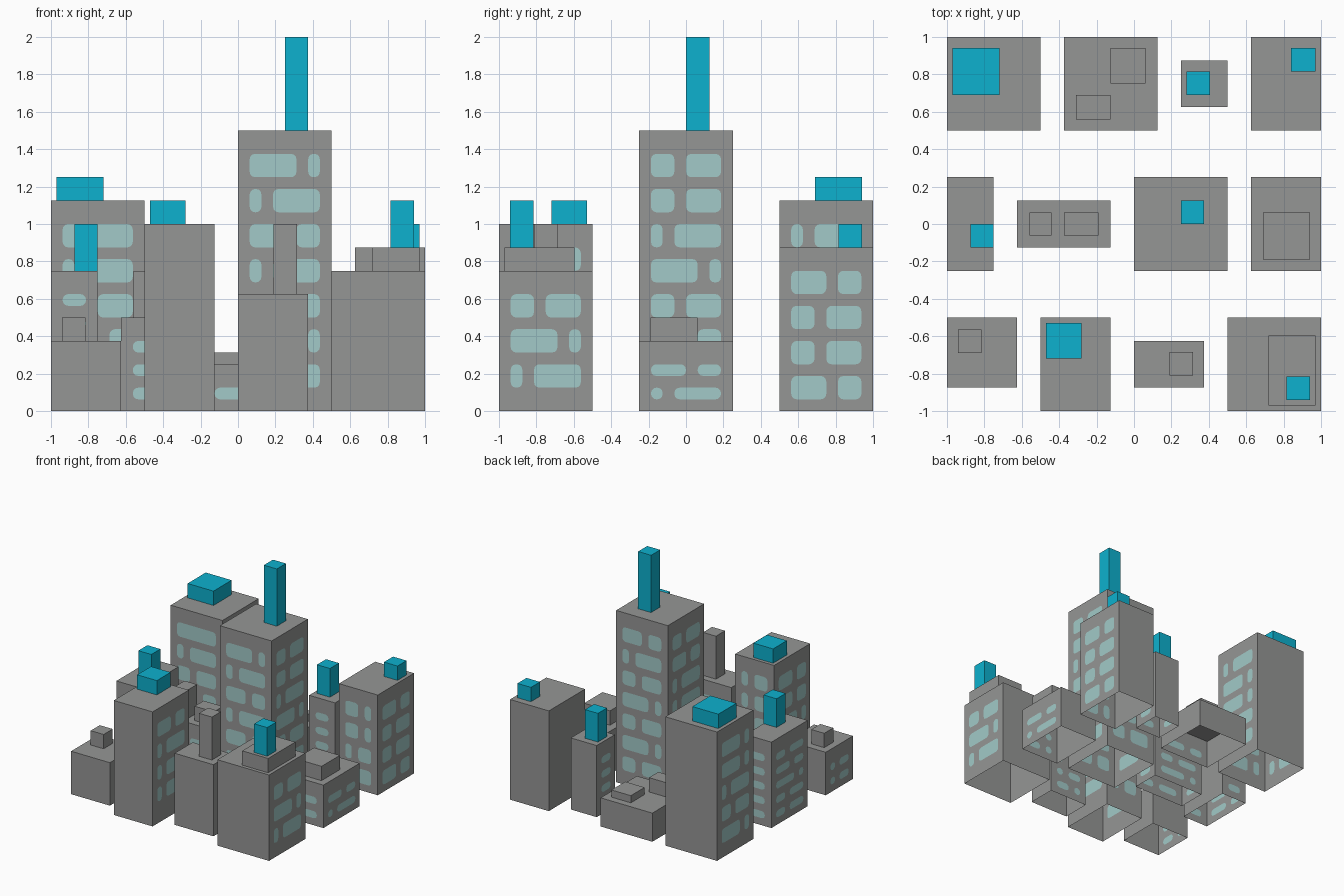
import bpy, bmesh, math, random
from mathutils import Vector

if "Cube" in bpy.data.objects:
    bpy.data.objects.remove(bpy.data.objects["Cube"], do_unlink=True)
random.seed(4)
U = 1 / 16  # facade module


def material(name, rgb):
    m = bpy.data.materials.new(name)
    m.use_nodes = True
    m.diffuse_color = (*rgb, 1)
    m.node_tree.nodes["Principled BSDF"].inputs["Base Color"].default_value = (*rgb, 1)
    return m


CONCRETE = material("concrete grey", (0.30, 0.305, 0.30))
GLASS = material("pale glass", (0.36, 0.59, 0.58))
CYAN = material("bright cyan", (0.004, 0.44, 0.62))


def finish(bm, name, mat):
    mesh = bpy.data.meshes.new(name)
    bm.to_mesh(mesh)
    bm.free()
    mesh.materials.append(mat)
    obj = bpy.data.objects.new(name, mesh)
    bpy.context.collection.objects.link(obj)


def block(name, x0, x1, y0, y1, z0, z1, mat):
    """Box with an open underside."""
    bm = bmesh.new()
    bmesh.ops.create_cube(bm, size=1)
    for v in bm.verts:
        v.co = (x0 + (v.co.x + .5) * (x1 - x0),
                y0 + (v.co.y + .5) * (y1 - y0),
                z0 + (v.co.z + .5) * (z1 - z0))
    floor = [f for f in bm.faces if f.normal.z < -.5]
    bmesh.ops.delete(bm, geom=floor, context="FACES")
    finish(bm, name, mat)


def rounded_rect(a0, a1, b0, b1, r=0.029, steps=3):
    pts = []
    corners = [(a1 - r, b1 - r), (a0 + r, b1 - r), (a0 + r, b0 + r), (a1 - r, b0 + r)]
    for q, (a, b) in enumerate(corners):
        for s in range(steps + 1):
            t = math.pi / 2 * (q + s / steps)
            pts.append((a + r * math.cos(t), b + r * math.sin(t)))
    return pts


def facade(bm, side, box, height, tall, splits):
    """Rows of rounded panes; each digit of splits is the first pane's width."""
    x0, x1, y0, y1 = box
    along_x = side in "FB"
    lo, hi = (x0, x1) if along_x else (y0, y1)
    wall = {"F": y0, "B": y1, "L": x0, "R": x1}[side]
    out = -1 if side in "FL" else 1
    cells = round((hi - lo) / U) - 2
    pane = 2 * U if tall else U
    top, row = height - 2 * U, 0
    while top - pane > 0.05:
        if row < len(splits):
            first = int(splits[row])
        else:
            first = random.randint(1, cells - 2) if cells > 2 else 0
        a, b = lo + U, hi - U
        spans = [(a, b)]
        if first:
            spans = [(a, a + first * U), (a + (first + 1) * U, b)]
        for s0, s1 in spans:
            outline = rounded_rect(s0, s1, top - pane, top)
            for sign in (1, -1):  # outer and inner skin of the pane
                d = wall + out * sign * 0.002
                verts = [bm.verts.new((p, d, z) if along_x else (d, p, z))
                         for p, z in outline]
                f = bm.faces.new(verts)
                f.normal_update()
                want = Vector((0, out * sign, 0) if along_x else (out * sign, 0, 0))
                if f.normal.dot(want) < 0:
                    f.normal_flip()
        top -= pane + U
        row += 1


# name, footprint, height, tall panes, glazed sides (F front, B back, L -x, R +x),
# roof blocks (footprint, top, material)
BUILDINGS = [
    ("back_west_tower", (-1, -.5, .5, 1), 1.125, True, {"F": "01", "R": "1", "L": ""},
     [(-.97, -.72, .69, .94, 1.25, CYAN)]),
    ("back_low_hall", (-.375, .125, .5, 1), .25, False, {"F": ""},
     [(-.125, .0625, .75, .94, .3125, CONCRETE), (-.31, -.125, .56, .69, .375, CONCRETE)]),
    ("back_slim_block", (.25, .5, .625, .875), .625, False, {"F": "", "L": "", "R": ""},
     [(.28, .405, .69, .815, .875, CYAN)]),
    ("back_east_block", (.625, 1, .5, 1), .875, True, {"F": "", "R": "3223"},
     [(.84, .97, .815, .94, 1, CYAN)]),
    ("west_block", (-1, -.75, -.25, .25), .75, False, {"F": "", "L": "", "B": ""},
     [(-.875, -.75, -.125, 0, 1, CYAN)]),
    ("middle_low_block", (-.625, -.125, -.125, .125), .5, False,
     {"F": "", "B": "", "L": "", "R": ""},
     [(-.56, -.44, -.0625, .0625, .75, CONCRETE),
      (-.375, -.19, -.0625, .0625, .625, CONCRETE)]),
    ("central_tower", (0, .5, -.25, .25), 1.5, True,
     {"F": "4131", "R": "221423", "B": "", "L": ""},
     [(.25, .375, 0, .125, 2, CYAN)]),
    ("east_low_block", (.625, 1, -.25, .25), .375, False, {"F": "", "R": "31"},
     [(.69, .94, -.19, .0625, .5, CONCRETE)]),
    ("front_west_house", (-1, -.625, -.875, -.5), .375, False, {"L": ""},
     [(-.94, -.815, -.69, -.565, .5, CONCRETE)]),
    ("front_block", (-.5, -.125, -1, -.5), 1, True, {"R": "3", "B": "", "L": ""},
     [(-.47, -.28, -.72, -.53, 1.125, CYAN)]),
    ("front_chimney_block", (0, .375, -.875, -.625), .625, False, {"B": ""},
     [(.19, .315, -.81, -.685, 1, CONCRETE)]),
    ("front_east_block", (.5, 1, -1, -.5), .75, True, {"R": "241"},
     [(.72, .97, -.97, -.595, .875, CONCRETE), (.815, .94, -.94, -.815, 1.125, CYAN)]),
]

for name, box, height, tall, sides, roof in BUILDINGS:
    # Walls and roof slab
    block(name, *box, 0, height, CONCRETE)
    # Window panes
    bm = bmesh.new()
    for side, splits in sides.items():
        facade(bm, side, box, height, tall, splits)
    finish(bm, name + "_windows", GLASS)
    # Roof blocks, stacked where their footprints overlap
    base = height
    for i, (x0, x1, y0, y1, top, mat) in enumerate(roof):
        stacked = i and roof[0][0] < x0 < roof[0][1]
        base = roof[0][4] if stacked else height
        block(f"{name}_roof_block_{i + 1}", x0, x1, y0, y1, base, top, mat)
